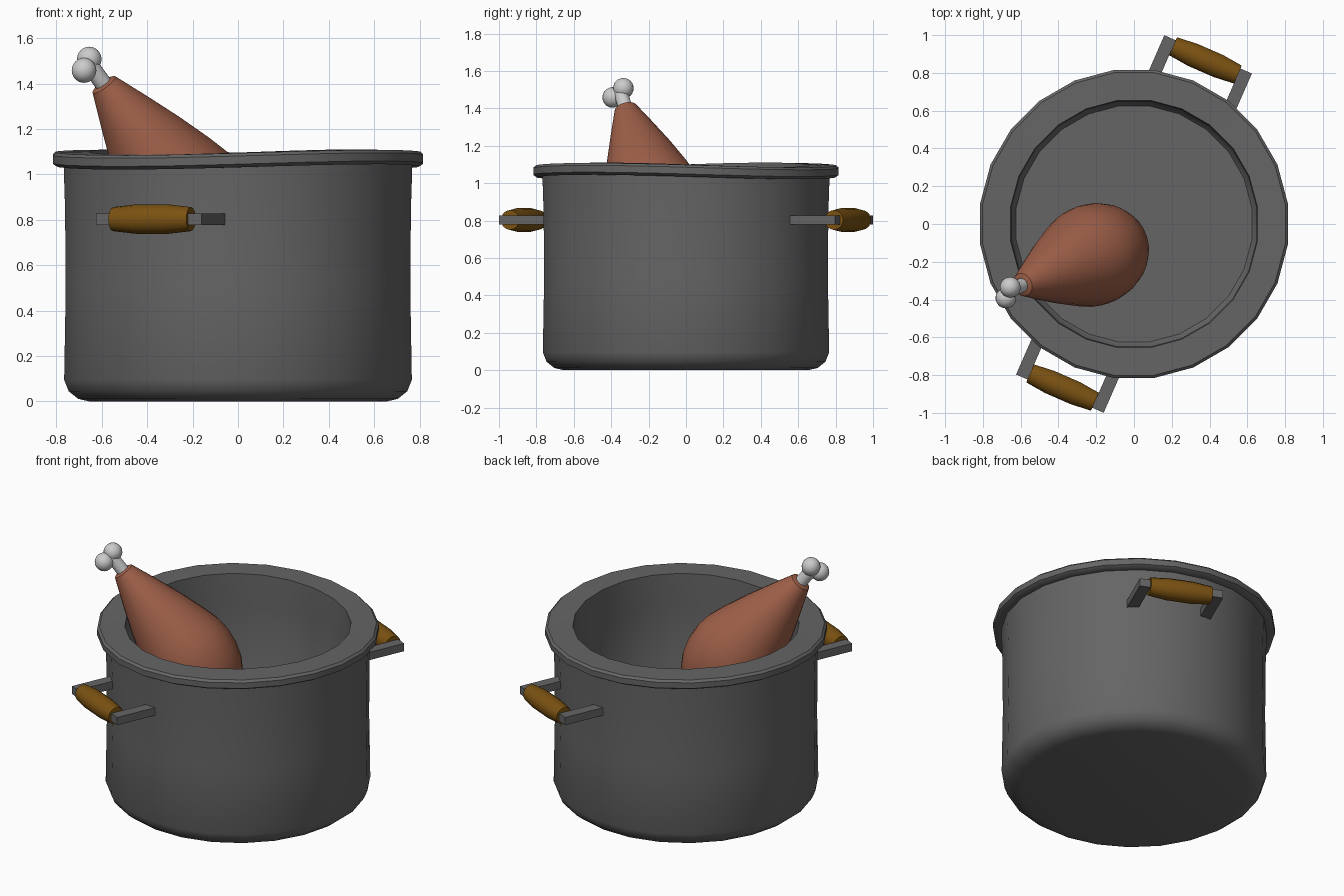
import bpy, bmesh, math
from mathutils import Matrix, Vector

if "Cube" in bpy.data.objects:
    bpy.data.objects.remove(bpy.data.objects["Cube"])


def material(name, rgb):
    m = bpy.data.materials.new(name)
    m.diffuse_color = (*rgb, 1)
    m.use_nodes = True
    m.node_tree.nodes["Principled BSDF"].inputs["Base Color"].default_value = m.diffuse_color
    return m


IRON = material("dark_iron", (0.13, 0.13, 0.13))
WOOD = material("wood", (0.20, 0.085, 0.006))
MEAT = material("roast_meat", (0.34, 0.115, 0.065))
BONE = material("bone", (0.6, 0.6, 0.6))


def finish(name, bm, mat, angle=40):
    bmesh.ops.recalc_face_normals(bm, faces=bm.faces)
    me = bpy.data.meshes.new(name)
    bm.to_mesh(me)
    bm.free()
    me.materials.append(mat)
    ob = bpy.data.objects.new(name, me)
    bpy.context.collection.objects.link(ob)
    bpy.ops.object.select_all(action='DESELECT')
    ob.select_set(True)
    bpy.context.view_layer.objects.active = ob
    bpy.ops.object.shade_smooth_by_angle(angle=math.radians(angle))
    return ob


def lathe(name, profile, mat, sides=24, matrix=Matrix(), wobble=None):
    """Revolve (radius, height) points about local z, capping both ends."""
    bm = bmesh.new()
    rings = []
    for r, z in profile:
        ring = []
        for i in range(sides):
            a = 2 * math.pi * (i + 0.5) / sides
            dz = wobble(a, z) if wobble else 0
            ring.append(bm.verts.new(matrix @ Vector((r * math.cos(a), r * math.sin(a), z + dz))))
        rings.append(ring)
    for lo, hi in zip(rings, rings[1:]):
        for i in range(sides):
            j = (i + 1) % sides
            bm.faces.new((lo[i], lo[j], hi[j], hi[i]))
    bm.faces.new(rings[0])
    bm.faces.new(rings[-1])
    return finish(name, bm, mat)


def along(origin, direction):
    """Matrix placing local z along a direction."""
    return Matrix.Translation(origin) @ Vector(direction).to_track_quat('Z', 'Y').to_matrix().to_4x4()


# Pot: outer wall, gently uneven rim, inner wall and floor
def rim_wobble(a, z):
    return -0.012 * math.cos(2 * (a - math.radians(50))) if z > 1 else 0


lathe("pot", [
    (0.66, 0.0), (0.71, 0.012), (0.752, 0.045), (0.772, 0.095),
    (0.765, 0.5), (0.768, 0.85), (0.774, 1.035), (0.80, 1.033), (0.822, 1.047),
    (0.822, 1.083), (0.808, 1.096), (0.66, 1.098),
    (0.655, 0.9), (0.66, 0.14), (0.63, 0.10)], IRON, wobble=rim_wobble)

# Handles: two brackets and a barrel grip on opposite sides
for side, base in (("back", 66.4), ("front", 246.4)):
    rot = Matrix.Rotation(math.radians(base), 4, 'Z')
    for tag, t in (("left", 0.22), ("right", -0.22)):
        bm = bmesh.new()
        bmesh.ops.create_cube(bm, size=1, matrix=rot @ Matrix.Translation((0.83, t, 0.803))
                              @ Matrix.Diagonal((0.30, 0.066, 0.05, 1)))
        finish(f"{side}_{tag}_bracket", bm, IRON)
    lathe(f"{side}_grip", [(0.053, -0.187), (0.065, -0.075), (0.065, 0.075), (0.053, 0.187)],
          WOOD, 14, rot @ along((0.945, 0, 0.803), (0, 1, 0)))

# Roast leg: tapered cone swelling into a rounded end inside the pot
tip = Vector((-0.59, -0.322, 1.395))
axis = Vector((0.572, 0.243, -0.784)).normalized()
profile = [(0.045, -0.008), (0.062, 0.0), (0.074, 0.03), (0.125, 0.16), (0.185, 0.32), (0.238, 0.48)]
profile += [(0.27 * math.cos(a), 0.65 + 0.35 * math.sin(a))
            for a in (math.radians(d) for d in (-13, 0, 15, 30, 45, 60, 75, 87))]
lathe("roast_leg", profile, MEAT, 28, along(tip, axis))

# Bone: shaft and two knuckles
lathe("bone_shaft", [(0.038, -0.12), (0.038, 0.1)], BONE, 16, along(tip, axis))
for name, pos in (("upper_knuckle", (-0.655, -0.335, 1.507)), ("lower_knuckle", (-0.678, -0.392, 1.458))):
    bm = bmesh.new()
    bmesh.ops.create_uvsphere(bm, u_segments=18, v_segments=12, radius=0.055,
                              matrix=Matrix.Translation(pos))
    finish(name, bm, BONE)
